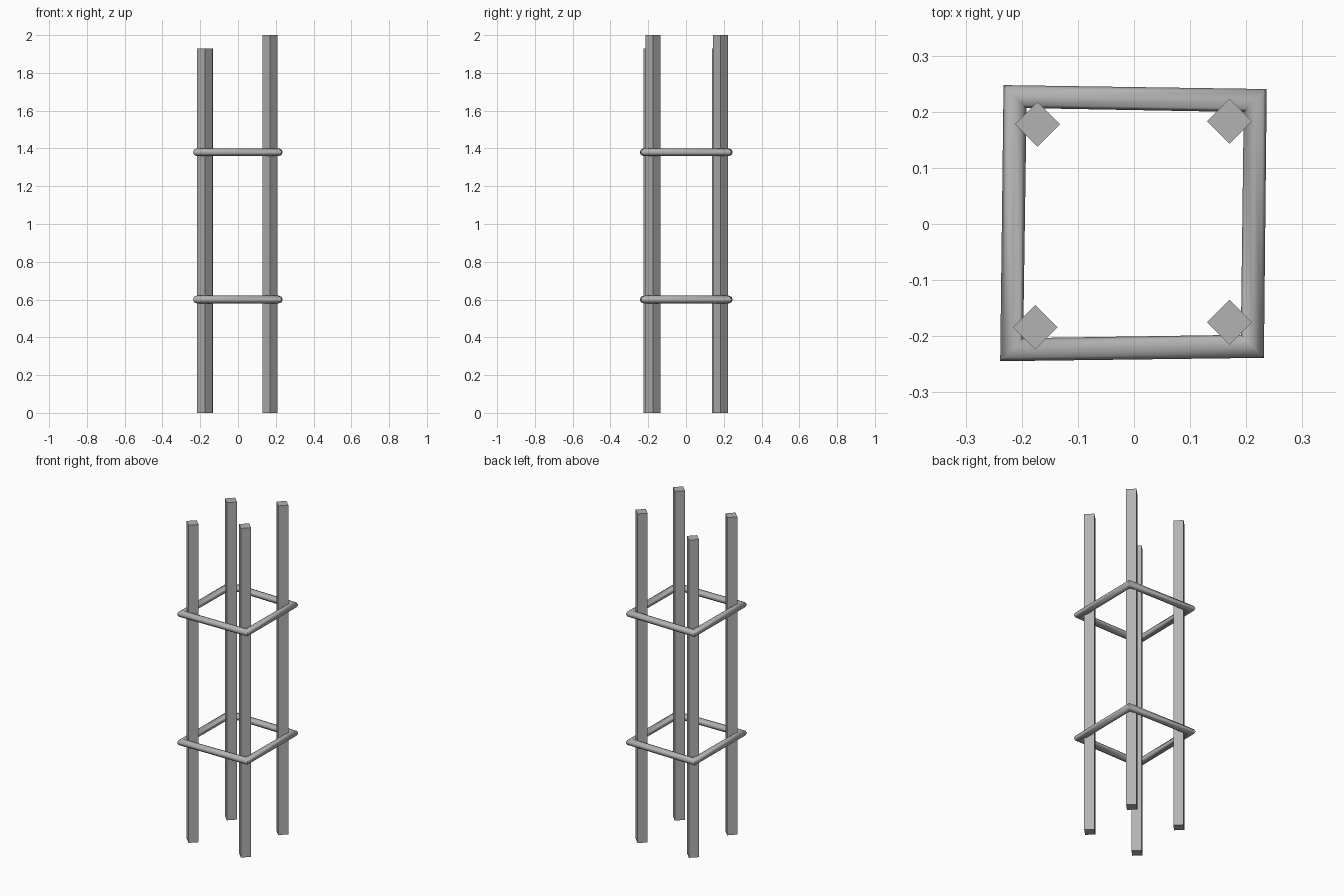
import bpy, bmesh
from math import sin, cos, pi, sqrt, radians
from mathutils import Vector

cube = bpy.data.objects.get("Cube")
if cube:
    bpy.data.objects.remove(cube, do_unlink=True)

steel = bpy.data.materials.new("grey_steel")
steel.use_nodes = True
grey = (0.45, 0.45, 0.45, 1)
steel.diffuse_color = grey
steel.node_tree.nodes["Principled BSDF"].inputs["Base Color"].default_value = grey


def finish(bm, name, smooth_angle=None):
    bmesh.ops.recalc_face_normals(bm, faces=bm.faces)
    mesh = bpy.data.meshes.new(name)
    bm.to_mesh(mesh)
    bm.free()
    mesh.materials.append(steel)
    obj = bpy.data.objects.new(name, mesh)
    bpy.context.collection.objects.link(obj)
    if smooth_angle:
        bpy.ops.object.select_all(action="DESELECT")
        obj.select_set(True)
        bpy.context.view_layer.objects.active = obj
        bpy.ops.object.shade_smooth_by_angle(angle=radians(smooth_angle))
    return obj


def post(name, x, y, height, radius=0.04):
    """Square bar turned so that its edges face the axes."""
    bm = bmesh.new()
    ring = [bm.verts.new((x + radius * cos(i * pi / 2), y + radius * sin(i * pi / 2), 0))
            for i in range(4)]
    base = bm.faces.new(ring)
    top = bmesh.ops.extrude_face_region(bm, geom=[base])["geom"]
    bmesh.ops.translate(bm, vec=(0, 0, height),
                        verts=[v for v in top if isinstance(v, bmesh.types.BMVert)])
    finish(bm, name)


def tie(name, corners, z, radius=0.0205, sides=8):
    """Closed four-sided loop of round bar with mitred corners."""
    bm = bmesh.new()
    loops = []
    for x, y in corners:
        centre = Vector((x, y, z))
        out = Vector((1 if x > 0 else -1, 1 if y > 0 else -1, 0)) * radius
        loops.append([bm.verts.new(centre + out * cos(a) + Vector((0, 0, radius * sin(a))))
                      for a in (2 * pi * k / sides for k in range(sides))])
    for i, a in enumerate(loops):
        b = loops[(i + 1) % len(loops)]
        for k in range(sides):
            n = (k + 1) % sides
            bm.faces.new((a[k], a[n], b[n], b[k]))
    finish(bm, name, 60)


# Upright bars; the pair on one side is slightly shorter
post("front_right_post", -0.176, -0.184, 1.93)
post("back_right_post", -0.172, 0.178, 1.93)
post("front_left_post", 0.17, -0.175, 2.0)
post("back_left_post", 0.17, 0.183, 2.0)

# Slightly skewed ties around the bars
tie_corners = [(-0.218, -0.224), (0.211, -0.218), (0.216, 0.22), (-0.212, 0.227)]
tie("lower_tie", tie_corners, 0.6)
tie("upper_tie", tie_corners, 1.38)
